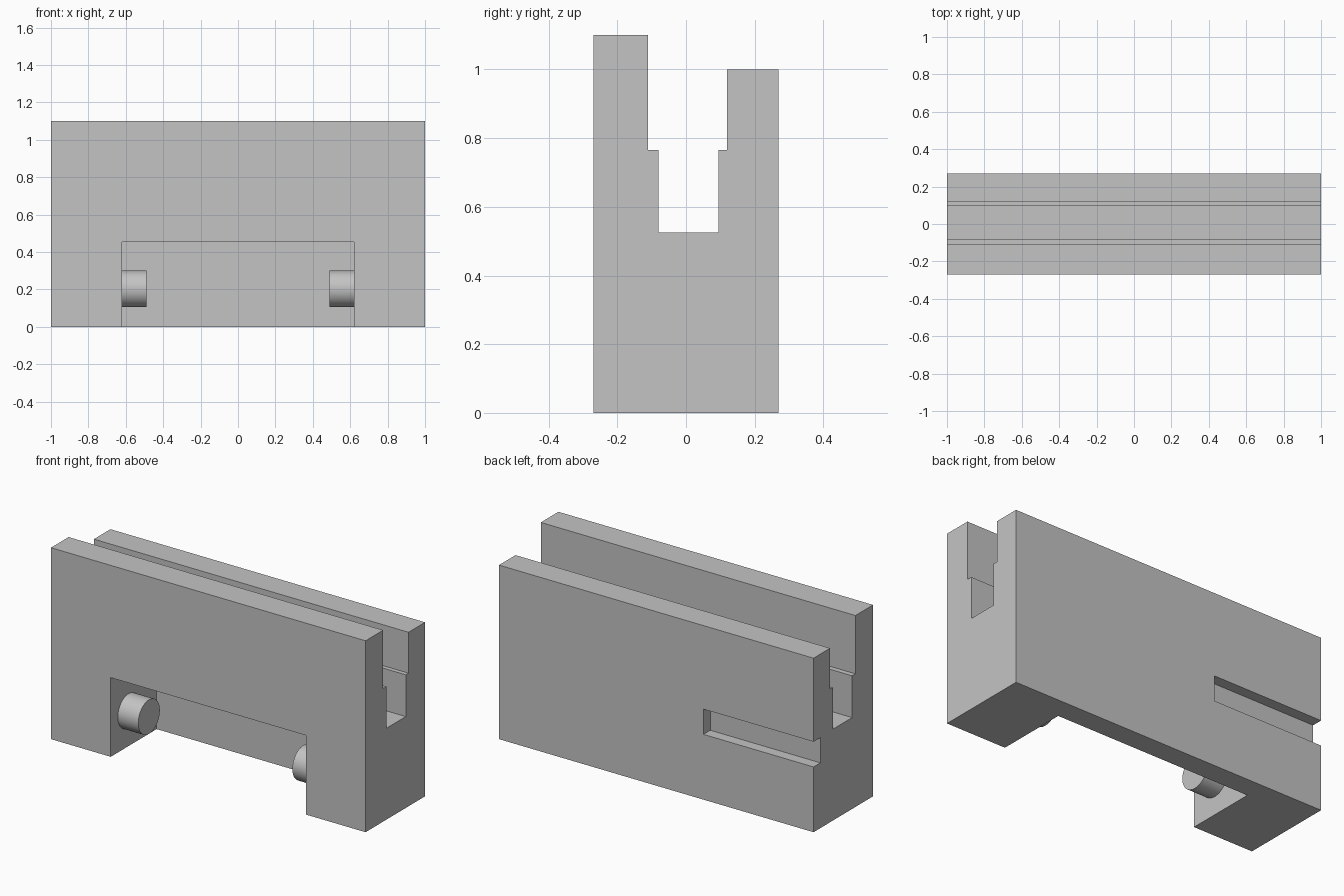
import bpy
import bmesh
import math
from mathutils import Matrix

old = bpy.data.objects.get("Cube")
if old:
    bpy.data.objects.remove(old, do_unlink=True)

# Single grey material
grey = bpy.data.materials.new("light_grey")
grey.use_nodes = True
colour = (0.55, 0.55, 0.55, 1)
grey.diffuse_color = colour
grey.node_tree.nodes["Principled BSDF"].inputs["Base Color"].default_value = colour


def make_object(name, bm):
    bmesh.ops.recalc_face_normals(bm, faces=bm.faces[:])
    mesh = bpy.data.meshes.new(name)
    bm.to_mesh(mesh)
    bm.free()
    mesh.materials.append(grey)
    obj = bpy.data.objects.new(name, mesh)
    bpy.context.collection.objects.link(obj)
    return obj


def activate(obj):
    bpy.ops.object.select_all(action="DESELECT")
    obj.select_set(True)
    bpy.context.view_layer.objects.active = obj


def cut_box(target, low, high):
    bm = bmesh.new()
    bmesh.ops.create_cube(bm, size=1)
    for v in bm.verts:
        v.co = [a + (c + 0.5) * (b - a) for a, b, c in zip(low, high, v.co)]
    cutter = make_object("cutter", bm)
    cutter.hide_render = True
    mod = target.modifiers.new("cut", "BOOLEAN")
    mod.operation = "DIFFERENCE"
    mod.solver = "EXACT"
    mod.object = cutter
    activate(target)
    bpy.ops.object.modifier_apply(modifier=mod.name)
    bpy.data.objects.remove(cutter, do_unlink=True)


# Block with stepped channel: (y, z) profile extruded along x
profile = [(-0.27, 0), (0.27, 0), (0.27, 1.0), (0.12, 1.0), (0.12, 0.765),
           (0.095, 0.765), (0.095, 0.525), (-0.08, 0.525), (-0.08, 0.765),
           (-0.11, 0.765), (-0.11, 1.1), (-0.27, 1.1)]
bm = bmesh.new()
face = bm.faces.new([bm.verts.new((-1, y, z)) for y, z in profile])
side = bmesh.ops.extrude_face_region(bm, geom=[face], use_keep_orig=True)
moved = [g for g in side["geom"] if isinstance(g, bmesh.types.BMVert)]
bmesh.ops.translate(bm, verts=moved, vec=(2, 0, 0))
block = make_object("channel_block", bm)

# Front recess, open below, and rear slot, open at the right end
cut_box(block, (-0.62, -0.5, -0.5), (0.62, 0.147, 0.455))
cut_box(block, (-1.5, 0.208, 0.375), (-0.3, 0.5, 0.52))

# Pegs on the recess walls
for name, sign in (("right_peg", -1), ("left_peg", 1)):
    bm = bmesh.new()
    bmesh.ops.create_cone(bm, cap_ends=True, segments=48, radius1=0.098,
                          radius2=0.098, depth=0.14,
                          matrix=Matrix.Translation((sign * 0.56, -0.108, 0.203))
                          @ Matrix.Rotation(math.pi / 2, 4, "Y"))
    peg = make_object(name, bm)
    activate(peg)
    bpy.ops.object.shade_smooth_by_angle(angle=math.radians(30))
